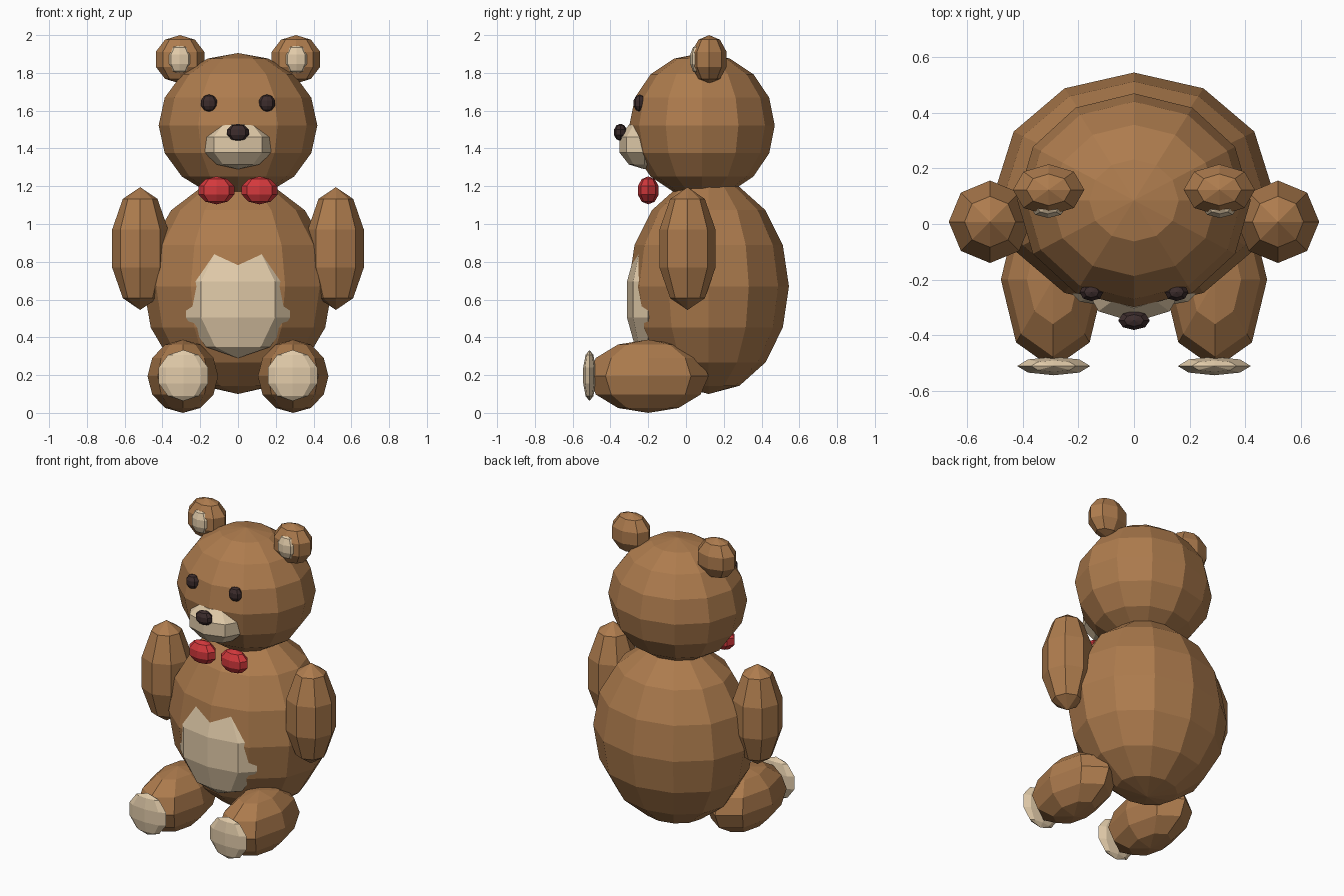
import bpy

if "Cube" in bpy.data.objects:
    bpy.data.objects.remove(bpy.data.objects["Cube"])


def material(name, rgb):
    m = bpy.data.materials.new(name)
    m.diffuse_color = (*rgb, 1)
    m.use_nodes = True
    m.node_tree.nodes["Principled BSDF"].inputs["Base Color"].default_value = m.diffuse_color
    return m


FUR = material("brown_fur", (0.42, 0.20, 0.075))
CREAM = material("cream", (0.76, 0.60, 0.40))
DARK = material("dark", (0.045, 0.025, 0.025))
RED = material("red", (0.65, 0.04, 0.045))


def ball(name, center, radii, mat, segments=8, rings=5):
    """Flat-shaded ellipsoid with vertical poles."""
    bpy.ops.mesh.primitive_uv_sphere_add(
        segments=segments, ring_count=rings, radius=1, location=center)
    ob = bpy.context.object
    ob.name = name
    ob.scale = radii
    ob.data.materials.append(mat)
    return ob


def pair(name, center, radii, mat, **kw):
    """The same ellipsoid on both sides of x = 0."""
    for side, s in (("left", -1), ("right", 1)):
        ball(f"{name}_{side}", (s * center[0], *center[1:]), radii, mat, **kw)


# Torso and head
ball("body", (0, 0.12, 0.67), (0.50, 0.425, 0.57), FUR, 12, 8)
ball("head", (0, 0.085, 1.522), (0.42, 0.385, 0.383), FUR, 12, 8)

# Belly patch
ball("belly_patch", (0, -0.20, 0.60), (0.29, 0.118, 0.31), CREAM)

# Face
ball("muzzle", (0, -0.22, 1.42), (0.19, 0.14, 0.13), CREAM)
ball("nose", (0, -0.347, 1.485), (0.06, 0.036, 0.046), DARK)
pair("eye", (0.153, -0.245, 1.64), (0.045, 0.034, 0.046), DARK)

# Ears
pair("ear", (0.307, 0.123, 1.872), (0.135, 0.097, 0.128), FUR)
pair("inner_ear", (0.309, 0.06, 1.872), (0.068, 0.04, 0.078), CREAM)

# Bow tie
pair("bow", (0.114, -0.20, 1.178), (0.099, 0.058, 0.074), RED)

# Limbs
pair("arm", (0.518, 0.008, 0.87), (0.156, 0.156, 0.325), FUR)
pair("leg", (0.292, -0.20, 0.194), (0.187, 0.32, 0.194), FUR, rings=6)
pair("foot_pad", (0.289, -0.511, 0.198), (0.138, 0.035, 0.135), CREAM)
